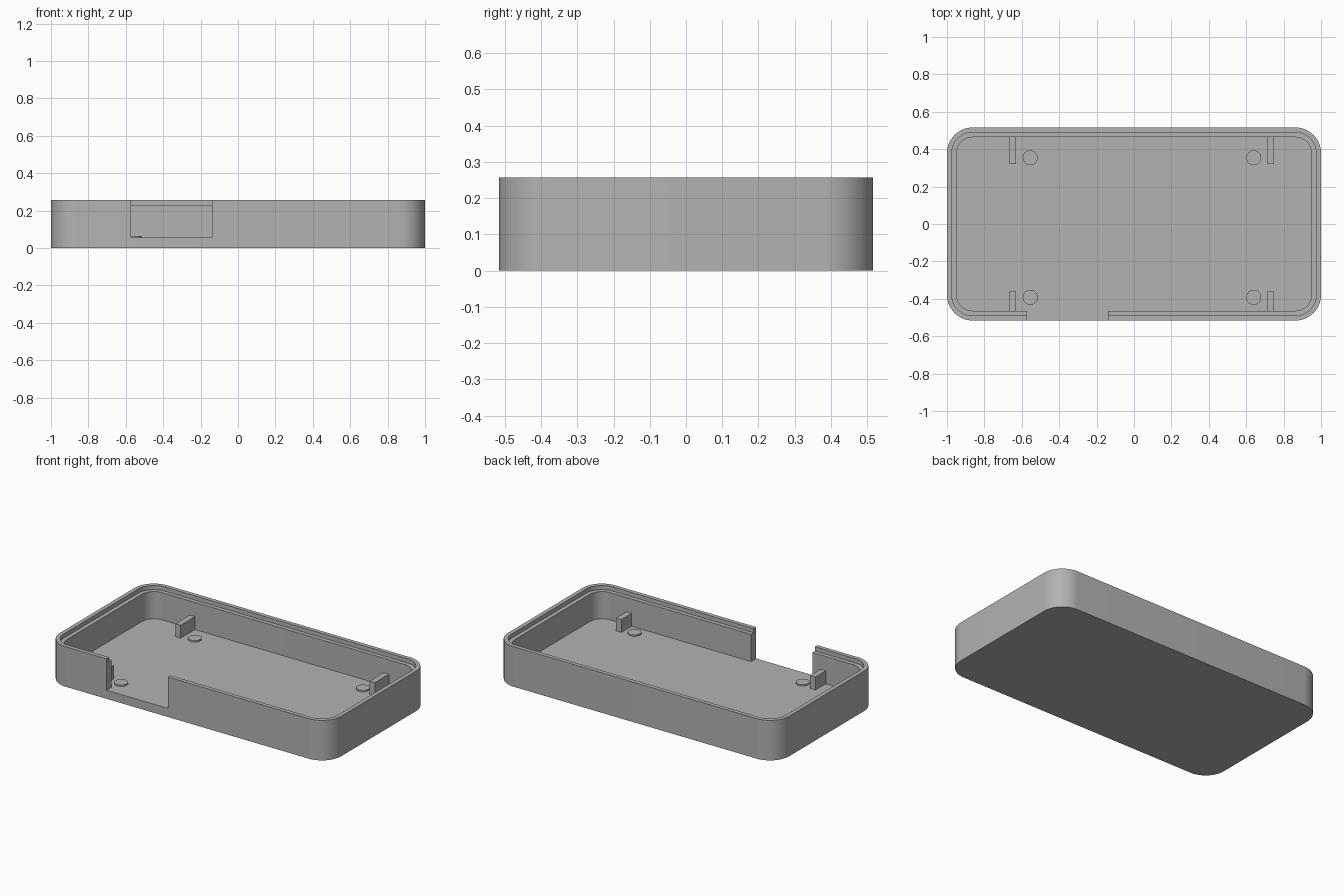
import bpy, bmesh, math
from mathutils import Matrix

cube = bpy.data.objects.get("Cube")
if cube:
    bpy.data.objects.remove(cube, do_unlink=True)

# Overall dimensions
HALF_X, HALF_Y, HEIGHT = 1.0, 0.516, 0.257
CORNER, WALL, LIP, LEDGE, FLOOR = 0.137, 0.052, 0.026, 0.23, 0.055

grey = bpy.data.materials.new("plain grey")
grey.use_nodes = True
colour = (0.45, 0.45, 0.45, 1)
grey.diffuse_color = colour
grey.node_tree.nodes["Principled BSDF"].inputs["Base Color"].default_value = colour


def make_object(name, bm):
    bmesh.ops.recalc_face_normals(bm, faces=bm.faces)
    mesh = bpy.data.meshes.new(name)
    bm.to_mesh(mesh)
    bm.free()
    mesh.materials.append(grey)
    obj = bpy.data.objects.new(name, mesh)
    bpy.context.collection.objects.link(obj)
    return obj


def box(name, x0, x1, y0, y1, z0, z1):
    bm = bmesh.new()
    place = Matrix.Translation(((x0 + x1) / 2, (y0 + y1) / 2, (z0 + z1) / 2))
    size = Matrix.Diagonal((x1 - x0, y1 - y0, z1 - z0, 1))
    bmesh.ops.create_cube(bm, size=1, matrix=place @ size)
    return make_object(name, bm)


def smooth(obj):
    bpy.ops.object.select_all(action="DESELECT")
    obj.select_set(True)
    bpy.context.view_layer.objects.active = obj
    bpy.ops.object.shade_smooth_by_angle(angle=math.radians(30))


def rounded_ring(bm, inset, z, steps=14):
    """Loop of vertices around a rounded rectangle."""
    radius = CORNER - inset
    ring = []
    for quarter, (sx, sy) in enumerate([(1, 1), (-1, 1), (-1, -1), (1, -1)]):
        for i in range(steps + 1):
            a = (quarter + i / steps) * math.pi / 2
            ring.append(bm.verts.new((sx * (HALF_X - CORNER) + radius * math.cos(a),
                                      sy * (HALF_Y - CORNER) + radius * math.sin(a), z)))
    return ring


# Tray: outside wall, rim, stepped ledge, inside wall and floor
bm = bmesh.new()
profile = [(0, 0), (0, HEIGHT), (LIP, HEIGHT), (LIP, LEDGE), (WALL, LEDGE), (WALL, FLOOR)]
rings = [rounded_ring(bm, inset, z) for inset, z in profile]
for low, high in zip(rings, rings[1:]):
    for i in range(len(low)):
        j = (i + 1) % len(low)
        bm.faces.new((low[i], low[j], high[j], high[i]))
bm.faces.new(rings[0])
bm.faces.new(rings[-1])
tray = make_object("tray", bm)

# Opening in the front wall, level with the floor
cutter = box("opening_cutter", -0.573, -0.138, -0.6, -0.4, FLOOR, 0.4)
cutter.hide_render = True
cut = tray.modifiers.new("opening", "BOOLEAN")
cut.operation, cut.solver, cut.object = "DIFFERENCE", "EXACT", cutter
bpy.context.view_layer.objects.active = tray
bpy.ops.object.modifier_apply(modifier=cut.name)
bpy.data.objects.remove(cutter, do_unlink=True)
smooth(tray)

# Four ribs against the walls and four low round pads on the floor
INNER_Y = HALF_Y - WALL
for side, rib_x, pad_x in (("right", -0.65, -0.555), ("left", 0.73, 0.64)):
    for end, y0, y1, pad_y in (("front", -INNER_Y - 0.01, -0.36, -0.392),
                               ("back", 0.32, INNER_Y + 0.01, 0.354)):
        box(f"{end}_{side}_rib", rib_x - 0.019, rib_x + 0.019, y0, y1, FLOOR - 0.01, 0.138)
        bm = bmesh.new()
        bmesh.ops.create_cone(bm, cap_ends=True, segments=40, radius1=0.04, radius2=0.04,
                              depth=0.02, matrix=Matrix.Translation((pad_x, pad_y, FLOOR)))
        smooth(make_object(f"{end}_{side}_pad", bm))
